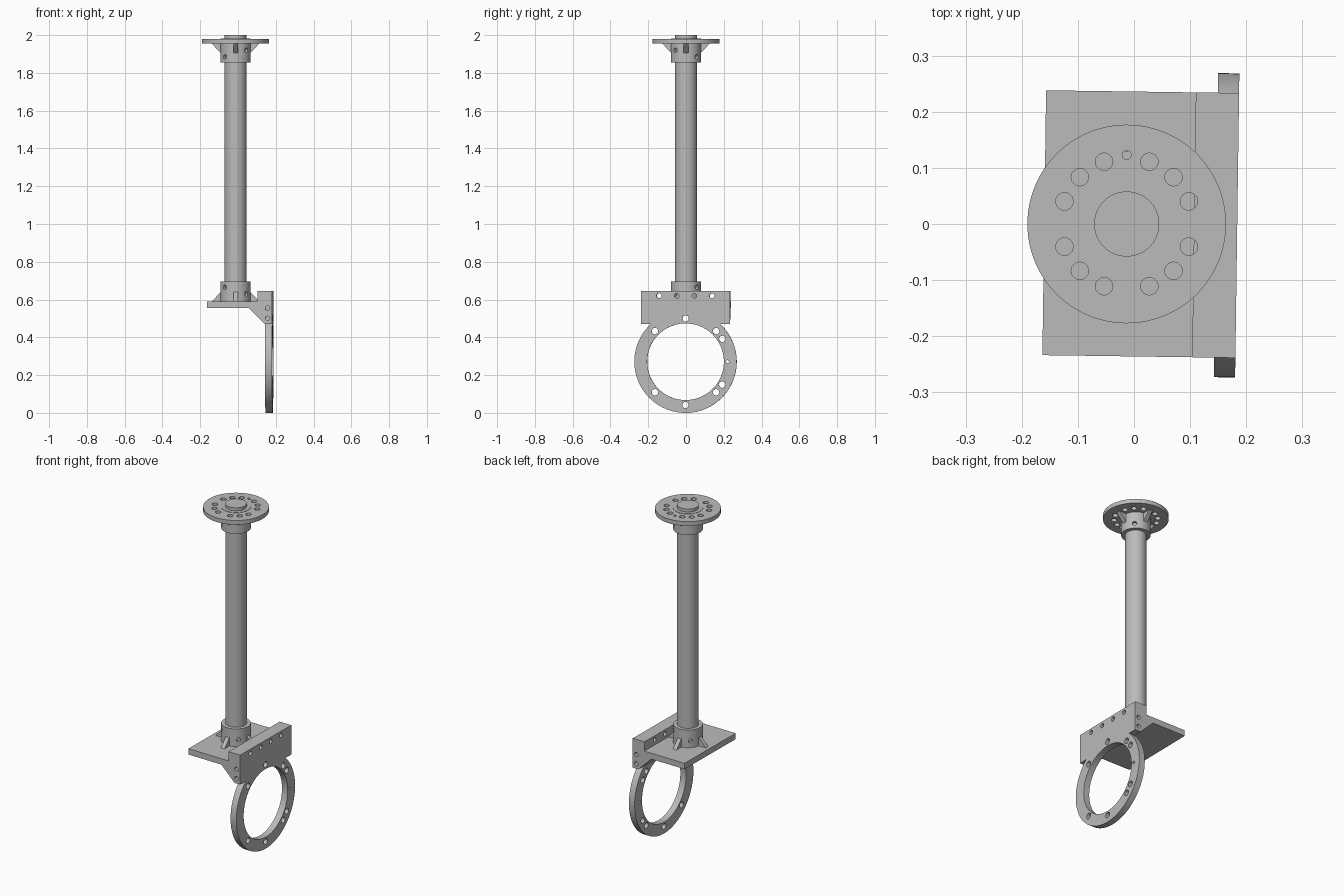
import bpy, bmesh, math
from mathutils import Matrix, Vector

if "Cube" in bpy.data.objects:
    bpy.data.objects.remove(bpy.data.objects["Cube"], do_unlink=True)

grey = bpy.data.materials.new("machined_grey")
grey.use_nodes = True
grey.diffuse_color = (0.5, 0.5, 0.5, 1)
grey.node_tree.nodes["Principled BSDF"].inputs["Base Color"].default_value = (0.5, 0.5, 0.5, 1)

AXIS_X = -0.013   # pole axis
RING_Z = 0.271    # ring centre height
TILT = math.radians(-0.8)


def finish(bm, name):
    bmesh.ops.recalc_face_normals(bm, faces=bm.faces)
    mesh = bpy.data.meshes.new(name)
    bm.to_mesh(mesh)
    bm.free()
    mesh.materials.append(grey)
    ob = bpy.data.objects.new(name, mesh)
    bpy.context.collection.objects.link(ob)
    return ob


def cyl(bm, r, start, end, segs=24):
    """Cylinder running between two points."""
    a, b = Vector(start), Vector(end)
    turn = (b - a).to_track_quat('Z', 'Y').to_matrix().to_4x4()
    bmesh.ops.create_cone(bm, cap_ends=True, segments=segs, radius1=r, radius2=r,
                          depth=(b - a).length, matrix=Matrix.Translation((a + b) / 2) @ turn)


def tube(name, r, z0, z1):
    bm = bmesh.new()
    cyl(bm, r, (AXIS_X, 0, z0), (AXIS_X, 0, z1), 96)
    return finish(bm, name)


def prism(bm, profile, half):
    """Extrude an XZ profile along Y, centred."""
    face = bm.faces.new([bm.verts.new((x, -half, z)) for x, z in profile])
    out = bmesh.ops.extrude_face_region(bm, geom=[face])
    verts = [v for v in out["geom"] if isinstance(v, bmesh.types.BMVert)]
    bmesh.ops.translate(bm, verts=verts, vec=(0, 2 * half, 0))
    return list(face.verts) + verts


def boolean(ob, other, mode='DIFFERENCE'):
    mod = ob.modifiers.new("cut", 'BOOLEAN')
    mod.operation, mod.object, mod.solver = mode, other, 'EXACT'
    select(ob)
    bpy.ops.object.modifier_apply(modifier=mod.name)
    bpy.data.objects.remove(other, do_unlink=True)


def select(ob):
    bpy.ops.object.select_all(action='DESELECT')
    ob.select_set(True)
    bpy.context.view_layer.objects.active = ob


def polar(r, deg):
    return r * math.cos(math.radians(deg)), r * math.sin(math.radians(deg))


def collar(name, z0, z1, hole_z):
    """Clamp collar with four screw holes at alternating heights."""
    ob = tube(name, 0.08, z0, z1)
    bm = bmesh.new()
    for i in range(4):
        z = hole_z[i % 2]
        x0, y0 = polar(0.062, 45 + 90 * i)
        x1, y1 = polar(0.11, 45 + 90 * i)
        cyl(bm, 0.012, (AXIS_X + x0, y0, z), (AXIS_X + x1, y1, z))
    boolean(ob, finish(bm, "collar_cutter"))
    return ob


def gussets(name, base_z, tip_z):
    """Four triangular ribs between collar and plate."""
    bm = bmesh.new()
    for i in range(4):
        verts = prism(bm, [(0.07, base_z), (0.13, base_z), (0.079, tip_z), (0.07, tip_z)], 0.012)
        bmesh.ops.rotate(bm, verts=verts, matrix=Matrix.Rotation(i * math.pi / 2, 3, 'Z'))
    bmesh.ops.translate(bm, verts=bm.verts, vec=(AXIS_X, 0, 0))
    return finish(bm, name)


# Pole, collars and ribs
parts = [
    tube("pole", 0.058, 0.57, 2.0),
    collar("upper_collar", 1.855, 1.982, (1.885, 1.92)),
    collar("lower_collar", 0.58, 0.695, (0.665, 0.63)),
    gussets("upper_gussets", 1.96, 1.905),
    gussets("lower_gussets", 0.585, 0.64),
]

# Top flange with its bolt circle
flange = tube("top_flange", 0.177, 1.955, 1.98)
bm = bmesh.new()
for quarter in range(4):
    for offset in (20, 45, 70):
        x, y = polar(0.118, quarter * 90 + offset)
        cyl(bm, 0.0155, (AXIS_X + x, y, 1.9), (AXIS_X + x, y, 2.1))
cyl(bm, 0.008, (AXIS_X, 0.123, 1.9), (AXIS_X, 0.123, 2.1))
boolean(flange, finish(bm, "flange_cutter"))
parts.append(flange)

# Angle bracket: shelf, upright wall and sloped web in one profile
bm = bmesh.new()
prism(bm, [(-0.16, 0.555), (0.06, 0.555), (0.146, 0.47), (0.184, 0.47),
           (0.184, 0.645), (0.107, 0.645), (0.107, 0.59), (-0.16, 0.59)], 0.236)
bracket = finish(bm, "bracket_with_ring")

# Mounting ring joined to the bracket
bm = bmesh.new()
cyl(bm, 0.271, (0.146, 0, RING_Z), (0.184, 0, RING_Z), 96)
boolean(bracket, finish(bm, "ring_disc"), 'UNION')
bm = bmesh.new()
cyl(bm, 0.203, (0.05, 0, RING_Z), (0.3, 0, RING_Z), 96)
boolean(bracket, finish(bm, "ring_bore"))

# Ring bolt holes, wall holes and end-face holes
bm = bmesh.new()
for deg in (45, 90, 135, 225, 270, 315, 32, -32, 0):
    y, z = polar(0.229 if deg else 0.222, deg)
    cyl(bm, 0.017 if deg else 0.008, (0, y, RING_Z + z), (0.3, y, RING_Z + z))
for y in (-0.14, -0.046, 0.046, 0.14):
    cyl(bm, 0.013, (0.09, y, 0.62), (0.3, y, 0.62))
for side in (-1, 1):
    for z in (0.5, 0.555):
        cyl(bm, 0.012, (0.16, side * 0.2, z), (0.16, side * 0.3, z))
boolean(bracket, finish(bm, "bracket_cutter"))
bracket.rotation_euler.z = TILT
parts.append(bracket)

for ob in parts:
    select(ob)
    bpy.ops.object.shade_smooth_by_angle(angle=math.radians(30))
